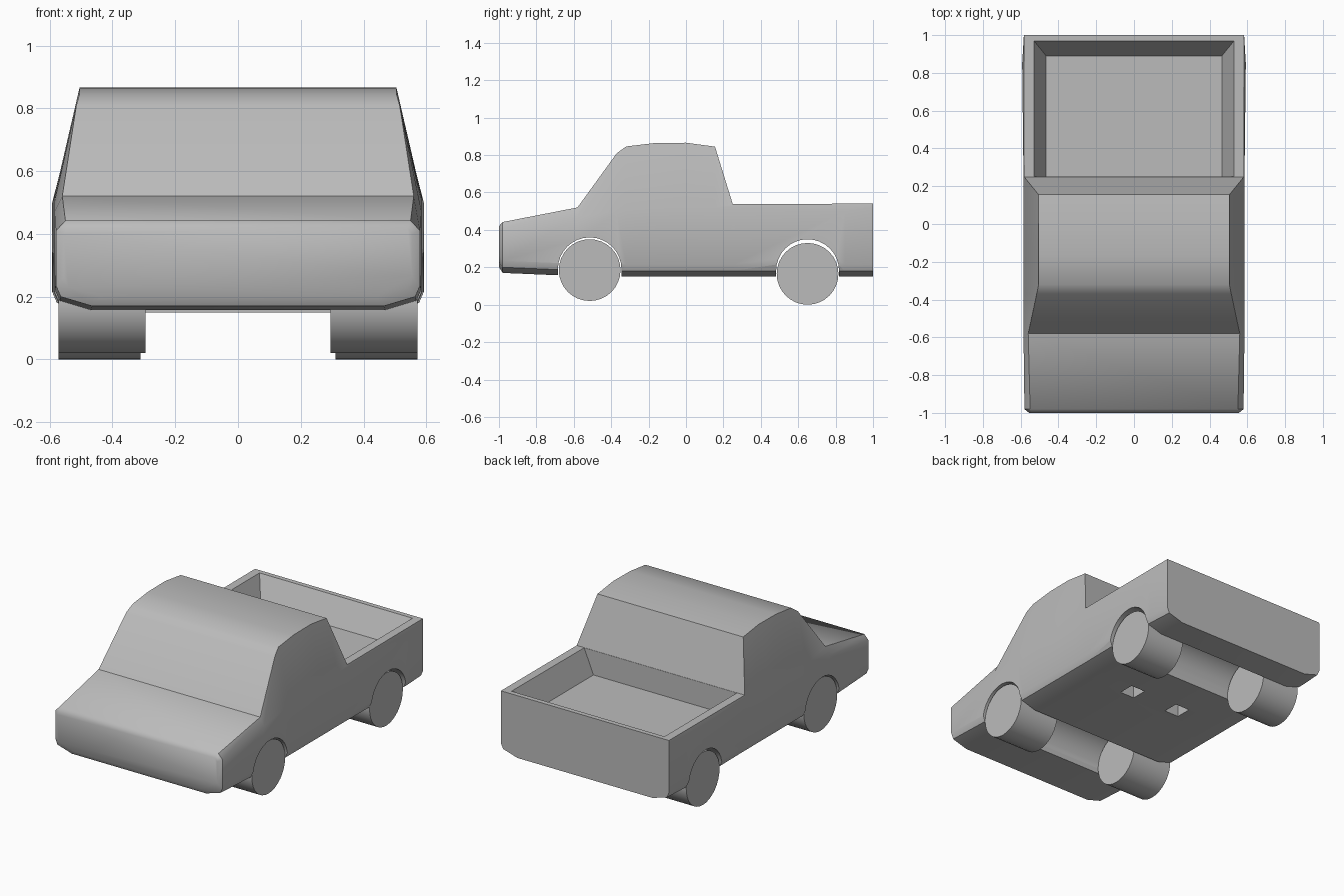
import bpy
import bmesh
import math
from mathutils import Matrix

cube = bpy.data.objects.get("Cube")
if cube:
    bpy.data.objects.remove(cube, do_unlink=True)

grey = bpy.data.materials.new("plain_grey")
grey.use_nodes = True
grey.diffuse_color = (0.5, 0.5, 0.5, 1)
grey.node_tree.nodes["Principled BSDF"].inputs["Base Color"].default_value = (0.5, 0.5, 0.5, 1)


def add_object(name, bm):
    bmesh.ops.recalc_face_normals(bm, faces=bm.faces)
    mesh = bpy.data.meshes.new(name)
    bm.to_mesh(mesh)
    bm.free()
    mesh.materials.append(grey)
    obj = bpy.data.objects.new(name, mesh)
    bpy.context.collection.objects.link(obj)
    return obj


def loft(name, rings):
    """Skin equal-length closed rings and cap both ends."""
    bm = bmesh.new()
    loops = [[bm.verts.new(p) for p in ring] for ring in rings]
    n = len(loops[0])
    for a, b in zip(loops, loops[1:]):
        for i in range(n):
            j = (i + 1) % n
            bm.faces.new((a[i], a[j], b[j], b[i]))
    bm.faces.new(loops[0])
    bm.faces.new(loops[-1])
    return add_object(name, bm)


def cylinder(name, x0, x1, y, z, radius, segments=32):
    bm = bmesh.new()
    place = Matrix.Translation(((x0 + x1) / 2, y, z)) @ Matrix.Rotation(math.pi / 2, 4, "Y")
    bmesh.ops.create_cone(bm, cap_ends=True, segments=segments, radius1=radius,
                          radius2=radius, depth=abs(x1 - x0), matrix=place)
    return add_object(name, bm)


def rectangle(x0, x1, y0, y1, z):
    return [(x0, y0, z), (x1, y0, z), (x1, y1, z), (x0, y1, z)]


def smooth(obj, angle):
    bpy.ops.object.select_all(action="DESELECT")
    obj.select_set(True)
    bpy.context.view_layer.objects.active = obj
    bpy.ops.object.shade_smooth_by_angle(angle=math.radians(angle))


def cut(obj, cutter):
    mod = obj.modifiers.new("cut", "BOOLEAN")
    mod.operation = "DIFFERENCE"
    mod.solver = "EXACT"
    mod.object = cutter
    bpy.context.view_layer.objects.active = obj
    bpy.ops.object.modifier_apply(modifier=mod.name)
    bpy.data.objects.remove(cutter, do_unlink=True)


def section(y, side, bottom, belt, top_x, top):
    half = [(side - 0.115, bottom), (side - 0.015, bottom + 0.03),
            (side, bottom + 0.065), (side, belt), (top_x, top)]
    return [(x, y, z) for x, z in half] + [(-x, y, z) for x, z in reversed(half)]


# Body: station y, side half-width, bottom, belt height, top half-width, top height
stations = [
    (-1.0, 0.555, 0.20, 0.40, 0.54, 0.42),
    (-0.98, 0.58, 0.17, 0.41, 0.55, 0.442),
    (-0.58, 0.585, 0.153, 0.47, 0.56, 0.52),
    (-0.37, 0.585, 0.15, 0.50, 0.515, 0.81),
    (-0.32, 0.585, 0.15, 0.51, 0.505, 0.846),
    (-0.17, 0.585, 0.15, 0.52, 0.505, 0.864),
    (0.0, 0.585, 0.15, 0.52, 0.505, 0.866),
    (0.155, 0.585, 0.15, 0.52, 0.505, 0.845),
    (0.25, 0.585, 0.15, 0.52, 0.582, 0.538),
    (0.85, 0.592, 0.15, 0.50, 0.582, 0.54),
    (1.0, 0.583, 0.15, 0.52, 0.582, 0.54),
]
body = loft("truck_body", [section(*s) for s in stations])

# Cargo bed with sloping side and rear walls
cut(body, loft("bed_cutter", [
    rectangle(-0.465, 0.465, 0.252, 0.89, 0.385),
    rectangle(-0.53, 0.53, 0.252, 0.97, 0.54),
    rectangle(-0.53, 0.53, 0.252, 0.97, 0.62),
]))

# Wheel arches running across the underside
for y, z, radius in ((-0.515, 0.19, 0.17), (0.65, 0.182, 0.168)):
    cut(body, cylinder("arch_cutter", -0.8, 0.8, y, z, radius))
    cut(body, loft("arch_slot_cutter", [
        rectangle(-0.8, 0.8, y - radius, y + radius, 0.05),
        rectangle(-0.8, 0.8, y - radius, y + radius, z)]))

# Two square sockets under the cab
for x in (-0.17, 0.17):
    cut(body, loft("socket_cutter", [
        rectangle(x - 0.05, x + 0.05, 0.14, 0.24, 0.1),
        rectangle(x - 0.05, x + 0.05, 0.14, 0.24, 0.25)]))
smooth(body, 42)

# Wheels
for label, y, z, inner in (("front", -0.515, 0.185, 0.295), ("rear", 0.65, 0.165, 0.31)):
    for side, sign in (("left", 1), ("right", -1)):
        wheel = cylinder(f"{label}_{side}_wheel", sign * inner, sign * 0.572, y, z, 0.165)
        smooth(wheel, 40)
